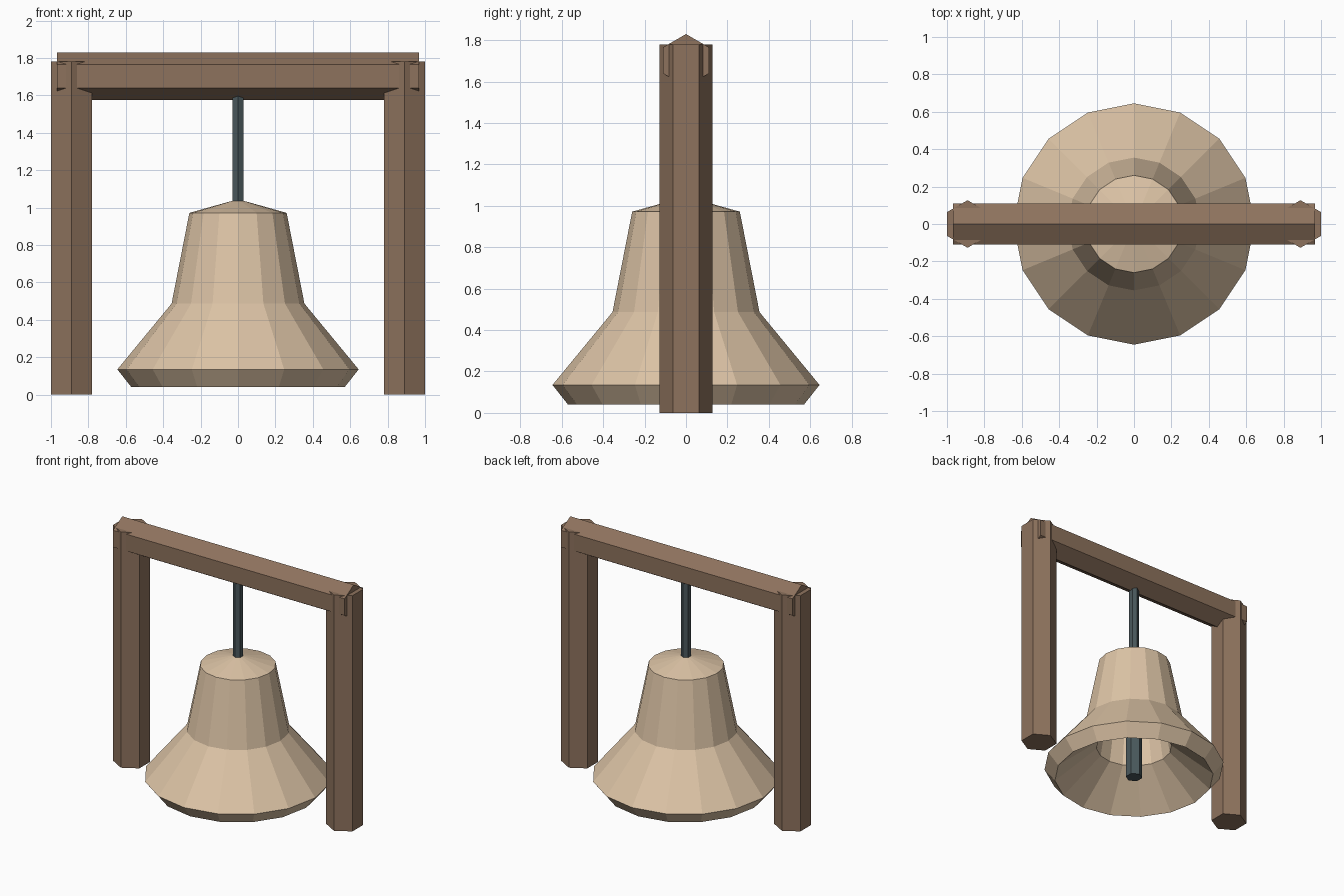
import bpy, math

if "Cube" in bpy.data.objects:
    bpy.data.objects.remove(bpy.data.objects["Cube"])


def material(name, rgb):
    m = bpy.data.materials.new(name)
    m.diffuse_color = (*rgb, 1.0)
    m.use_nodes = True
    m.node_tree.nodes["Principled BSDF"].inputs["Base Color"].default_value = m.diffuse_color
    return m


WOOD = material("brown_wood", (0.27, 0.17, 0.11))
BRONZE = material("pale_bronze", (0.72, 0.55, 0.38))
IRON = material("dark_iron", (0.07, 0.10, 0.11))


def lathe(name, profile, sides, mat, start=math.pi / 2, loc=(0, 0, 0), rot=(0, 0, 0)):
    """Revolve (radius, z) points about z; radius 0 closes to a single point."""
    verts, rings, faces = [], [], []
    for r, z in profile:
        n = 1 if r == 0 else sides
        rings.append([len(verts) + i for i in range(n)])
        for i in range(n):
            a = start + math.tau * i / sides
            verts.append((r * math.cos(a), r * math.sin(a), z))
    for low, high in zip(rings, rings[1:]):
        for i in range(sides):
            j = (i + 1) % sides
            if len(low) == 1:
                faces.append((low[0], high[j], high[i]))
            elif len(high) == 1:
                faces.append((low[i], low[j], high[0]))
            else:
                faces.append((low[i], low[j], high[j], high[i]))
    # flat caps on open ends
    if len(rings[0]) > 1:
        faces.append(tuple(reversed(rings[0])))
    if len(rings[-1]) > 1:
        faces.append(tuple(rings[-1]))
    me = bpy.data.meshes.new(name)
    me.from_pydata(verts, [], faces)
    me.materials.append(mat)
    ob = bpy.data.objects.new(name, me)
    ob.location, ob.rotation_euler = loc, rot
    bpy.context.collection.objects.link(ob)
    return ob


# hexagonal posts
for side, label in ((-1, "left"), (1, "right")):
    lathe(label + "_post", [(0.127, 0), (0.127, 1.78)], 6, WOOD, loc=(side * 0.89, 0, 0))

# hexagonal crossbeam with a ridge on top
lathe("crossbeam", [(0.127, -0.967), (0.127, 0.967)], 6, WOOD, start=0,
      loc=(0, 0, 1.703), rot=(0, math.pi / 2, 0))

# hanging rod and clapper
lathe("hanging_rod", [(0.035, 0.98), (0.035, 1.62)], 6, IRON)
lathe("clapper", [(0.06, 0.04), (0.06, 0.78)], 6, IRON)

# hollow bell: inside from the crown down to the lip, then up the outside
lathe("bell", [(0, 0.80), (0.19, 0.78), (0.27, 0.29), (0.57, 0.04),
               (0.645, 0.135), (0.355, 0.487), (0.26, 0.972), (0, 1.045)],
      16, BRONZE)
